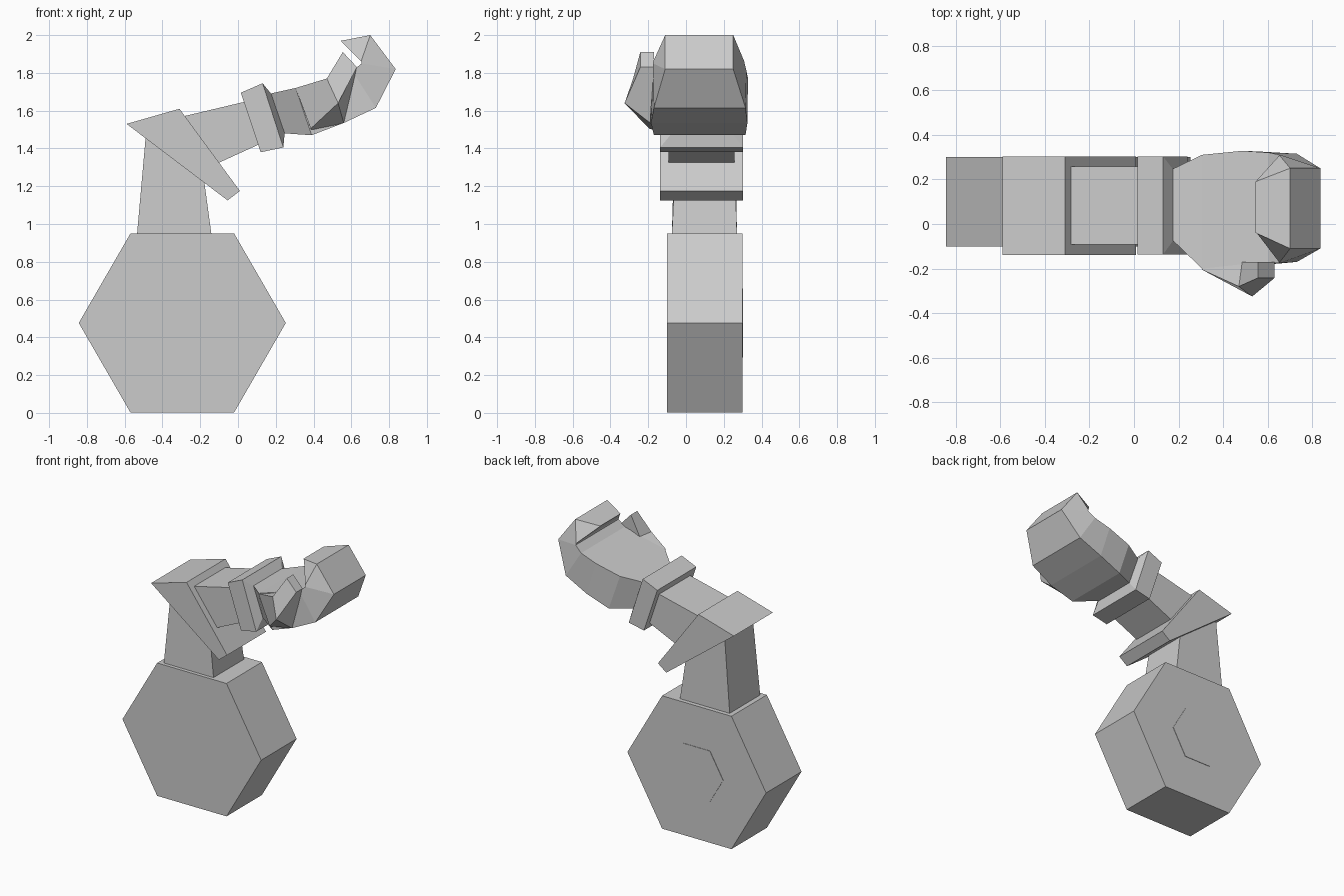
import bpy, bmesh, math


def loft(name, rings):
    """Skin matching rings of points and close both ends."""
    bm = bmesh.new()
    vr = [[bm.verts.new(p) for p in r] for r in rings]
    n = len(vr[0])
    for a, b in zip(vr, vr[1:]):
        for i in range(n):
            j = (i + 1) % n
            bm.faces.new((a[i], a[j], b[j], b[i]))
    bm.faces.new(vr[0])
    bm.faces.new(vr[-1][::-1])
    bmesh.ops.recalc_face_normals(bm, faces=bm.faces)
    me = bpy.data.meshes.new(name)
    bm.to_mesh(me)
    bm.free()
    ob = bpy.data.objects.new(name, me)
    bpy.context.collection.objects.link(ob)
    return ob


def prism(name, profile, y0, y1):
    """Extrude an x-z outline along y."""
    return loft(name, [[(x, y, z) for x, z in profile] for y in (y0, y1)])


def hexagon(r):
    return [(-0.295 + r * math.cos(k * math.pi / 3),
             0.476 + r * math.sin(k * math.pi / 3)) for k in range(6)]


def bar(top, top_y, bottom, bottom_y):
    """Four-point cross-section: two x-z points, each with its y span."""
    return [(top[0], top_y[0], top[1]), (top[0], top_y[1], top[1]),
            (bottom[0], bottom_y[1], bottom[1]), (bottom[0], bottom_y[0], bottom[1])]


# Shoulder: big hexagonal block with a thin cap on the inner side
prism("shoulder_block", hexagon(0.548), -0.10, 0.30)
prism("shoulder_cap", hexagon(0.21), 0.28, 0.303)

# Upper arm, tapering upwards into the elbow guard
loft("upper_arm", [
    [(-0.535, -0.075, 0.94), (-0.14, -0.075, 0.94), (-0.14, 0.27, 0.94), (-0.535, 0.27, 0.94)],
    [(-0.488, -0.06, 1.47), (-0.182, -0.06, 1.25), (-0.182, 0.26, 1.25), (-0.488, 0.26, 1.47)],
])

# Elbow guard and forearm
prism("elbow_guard", [(-0.59, 1.53), (-0.31, 1.61), (0.01, 1.175), (-0.055, 1.125)], -0.138, 0.302)
prism("forearm", [(-0.29, 1.57), (0.04, 1.648), (0.13, 1.43), (-0.10, 1.325)], -0.092, 0.258)

# Wrist cuff with a bevelled front
wide = (-0.137, 0.303)
loft("wrist_cuff", [
    bar((0.015, 1.695), wide, (0.12, 1.38), wide),
    bar((0.13, 1.745), wide, (0.24, 1.405), wide),
    bar((0.175, 1.69), (-0.075, 0.245), (0.247, 1.48), (-0.075, 0.245)),
])

# Hand: palm sections continuing round into the curled fingers
loft("hand", [
    bar((0.17, 1.69), (-0.07, 0.245), (0.245, 1.48), (-0.07, 0.245)),
    bar((0.305, 1.72), (-0.20, 0.31), (0.39, 1.47), (-0.17, 0.315)),
    bar((0.485, 1.772), (-0.18, 0.328), (0.56, 1.535), (-0.185, 0.325)),
    bar((0.605, 1.81), (-0.175, 0.32), (0.73, 1.615), (-0.17, 0.315)),
    bar((0.655, 1.85), (-0.175, 0.31), (0.835, 1.82), (-0.11, 0.25)),
    bar((0.652, 1.862), (-0.173, 0.308), (0.70, 2.0), (-0.11, 0.25)),
    bar((0.55, 1.963), (-0.04, 0.19), (0.545, 1.97), (-0.04, 0.19)),
])

# Thumb: base, knuckle and tip sections
loft("thumb", [
    [(0.305, -0.205, 1.72), (0.385, -0.195, 1.505), (0.39, -0.14, 1.49), (0.31, -0.14, 1.71)],
    [(0.47, -0.28, 1.77), (0.53, -0.325, 1.64), (0.56, -0.19, 1.535), (0.485, -0.17, 1.772)],
    [(0.555, -0.242, 1.91), (0.63, -0.242, 1.83), (0.63, -0.17, 1.83), (0.555, -0.17, 1.91)],
])
